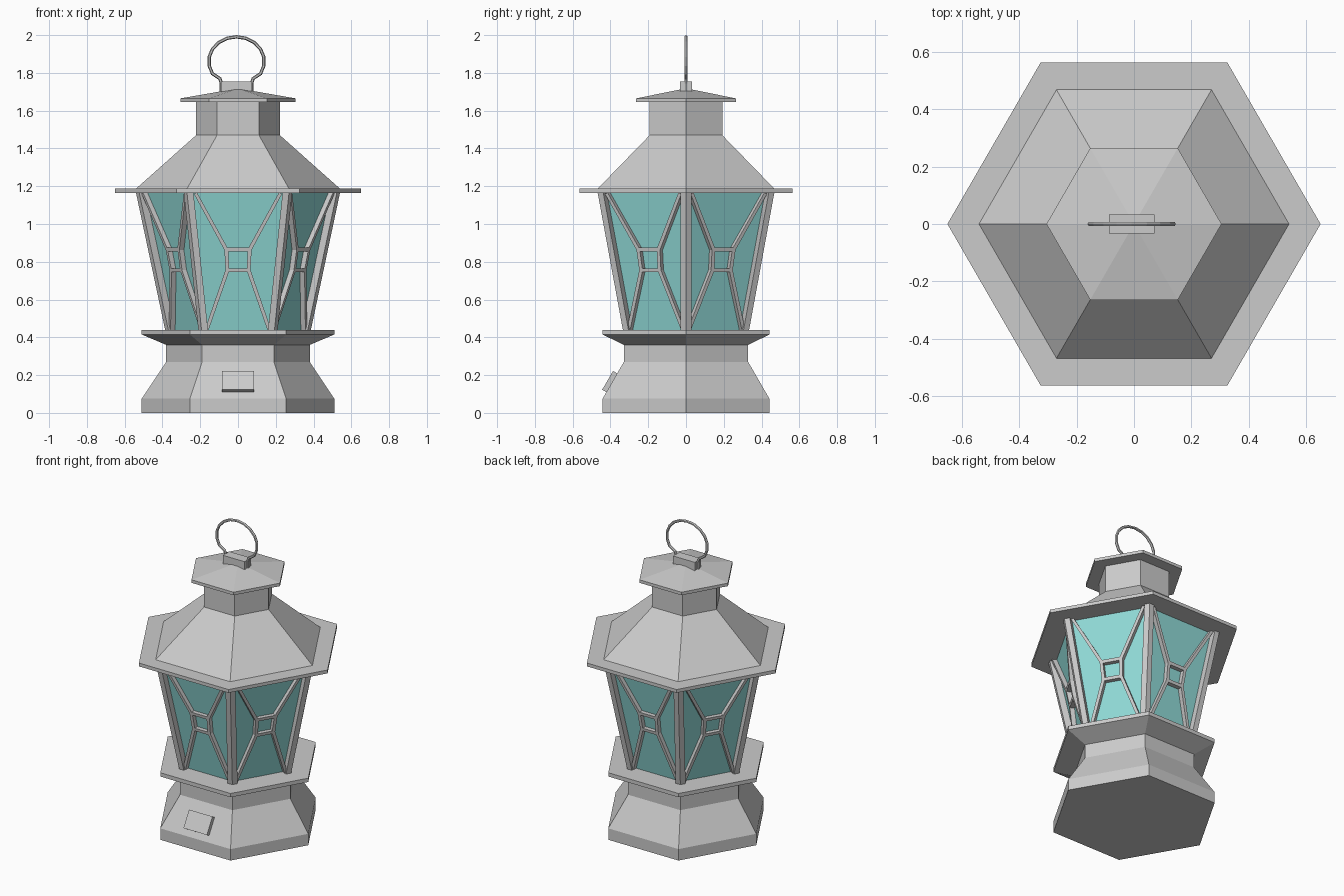
import bpy, bmesh
from math import sin, cos, pi, radians
from mathutils import Vector, Matrix

if "Cube" in bpy.data.objects:
    bpy.data.objects.remove(bpy.data.objects["Cube"])


def make(name, bm, mat=None):
    bmesh.ops.recalc_face_normals(bm, faces=bm.faces)
    me = bpy.data.meshes.new(name)
    bm.to_mesh(me)
    bm.free()
    ob = bpy.data.objects.new(name, me)
    bpy.context.collection.objects.link(ob)
    if mat:
        me.materials.append(mat)
    return ob


def loft(bm, rings):
    """Skin a stack of equal-length point rings and cap both ends."""
    vs = [[bm.verts.new(p) for p in r] for r in rings]
    n = len(vs[0])
    for a, b in zip(vs, vs[1:]):
        for i in range(n):
            j = (i + 1) % n
            bm.faces.new((a[i], a[j], b[j], b[i]))
    bm.faces.new(vs[0][::-1])
    bm.faces.new(vs[-1])


def hex_lathe(name, profile, mat=None, apex=None):
    """Six-sided solid from (corner radius, z) pairs."""
    bm = bmesh.new()
    loft(bm, [[(r * cos(k * pi / 3), r * sin(k * pi / 3), z) for k in range(6)]
              for r, z in profile])
    if apex:
        bm.faces.ensure_lookup_table()
        bmesh.ops.poke(bm, faces=[bm.faces[-1]])
        bm.verts.ensure_lookup_table()
        bm.verts[-1].co.z = apex
    return make(name, bm, mat)


teal = bpy.data.materials.new("teal_glass")
teal.diffuse_color = (0.28, 0.70, 0.68, 1)
teal.use_nodes = True
teal.node_tree.nodes["Principled BSDF"].inputs["Base Color"].default_value = teal.diffuse_color

# Stacked hexagonal body
hex_lathe("base", [(.51, 0), (.51, .075), (.38, .27), (.38, .36),
                   (.51, .415), (.51, .44)])
hex_lathe("roof_brim", [(.65, 1.165), (.65, 1.187)])
hex_lathe("roof", [(.54, 1.187), (.222, 1.47), (.222, 1.645)])
hex_lathe("cap", [(.305, 1.645), (.305, 1.665)], apex=1.718)

# Glass body, set back behind the frame
Z0, Z1, R0, R1 = .44, 1.165, .386, .54
INSET = .04
hex_lathe("glass", [(R0 - INSET / .866, Z0), (R1 - INSET / .866, Z1)], teal)

# Folded corner posts
W = .034
bm = bmesh.new()
for k in range(6):
    rot = Matrix.Rotation(k * pi / 3, 3, 'Z')
    rings = []
    for r, z in ((R0, Z0), (R1, Z1)):
        ex, ey = r - .5 * W, .866 * W
        ix, iy = ex - .866 * INSET, ey - .5 * INSET
        pts = [(r, 0), (ex, ey), (ix, iy), (r - INSET / .866 - .005, 0),
               (ix, -iy), (ex, -ey)]
        rings.append([rot @ Vector((x, y, z)) for x, y in pts])
    loft(bm, rings)
make("corner_posts", bm)


# Lattice bars on each of the six faces
def on_face(x, z, depth):
    r = R0 + (R1 - R0) * (z - Z0) / (Z1 - Z0)
    return Vector((x, -.866 * r + depth, z))


bars = [((-.062, .865), (.062, .865)), ((-.056, .755), (.056, .755))]
for s in (-1, 1):
    bars += [((s * .062, .865), (s * .056, .755)),
             ((s * .062, .865), (s * .225, 1.165)),
             ((s * .056, .755), (s * .165, .44))]
bm = bmesh.new()
for k in range(6):
    rot = Matrix.Rotation(k * pi / 3, 3, 'Z')
    for a, b in bars:
        a, b = Vector(a), Vector(b)
        d = (b - a).normalized()
        side = Vector((-d.y, d.x)) * .01
        ext = d * .008 if a.y < 1 and .5 < b.y < 1 else d * 0
        rings = []
        for p in (a - ext, b + ext):
            ring = []
            for sgn, dep in ((1, .012), (-1, .012), (-1, .045), (1, .045)):
                q = p + side * sgn
                ring.append(rot @ on_face(q.x, min(max(q.y, Z0), Z1), dep))
            rings.append(ring)
        loft(bm, rings)
make("window_lattice", bm)


def box(name, size, loc, tilt=0):
    bm = bmesh.new()
    bmesh.ops.create_cube(bm, size=1, matrix=Matrix.Translation(loc)
                          @ Matrix.Rotation(tilt, 4, 'X')
                          @ Matrix.Diagonal((*size, 1)))
    return make(name, bm)


# Small hatch on the sloping front of the base, and handle mount
box("front_hatch", (.17, .03, .115), (0, -.402, .165), radians(-30))
box("handle_mount", (.158, .066, .075), (-.008, 0, 1.7175))

# Wire carrying loop
path = [(.08, 1.69), (.08, 1.745), (.088, 1.77)]
path += [(.147 * cos(radians(t)), 1.861 + .13 * sin(radians(t)))
         for t in range(-30, 211, 20)]
path += [(-x, z) for x, z in path[2::-1]]
cu = bpy.data.curves.new("handle", 'CURVE')
cu.dimensions = '3D'
cu.bevel_depth = .009
cu.bevel_resolution = 1
cu.use_fill_caps = True
sp = cu.splines.new('POLY')
sp.points.add(len(path) - 1)
for p, (x, z) in zip(sp.points, path):
    p.co = (x - .008, 0, z, 1)
sp.use_smooth = False
handle = bpy.data.objects.new("handle", cu)
bpy.context.collection.objects.link(handle)
